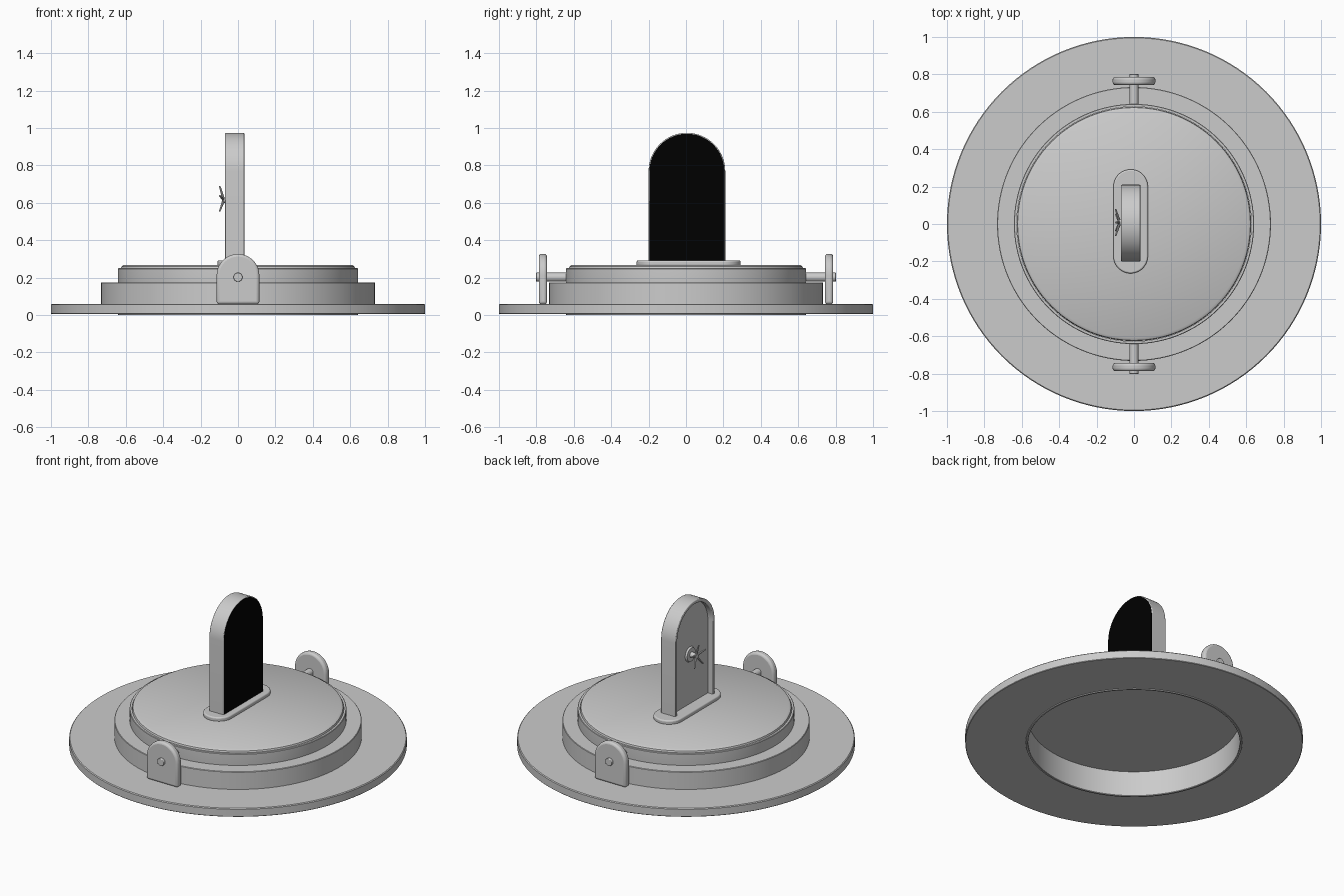
import bpy, bmesh
from math import sin, cos, pi, radians
from mathutils import Vector, Matrix

if "Cube" in bpy.data.objects:
    bpy.data.objects.remove(bpy.data.objects["Cube"])


def finish(name, bm, bevel=0.0):
    bmesh.ops.remove_doubles(bm, verts=bm.verts, dist=1e-5)
    bmesh.ops.recalc_face_normals(bm, faces=bm.faces)
    me = bpy.data.meshes.new(name)
    bm.to_mesh(me)
    bm.free()
    ob = bpy.data.objects.new(name, me)
    bpy.context.collection.objects.link(ob)
    bpy.context.view_layer.objects.active = ob
    ob.select_set(True)
    bpy.ops.object.shade_smooth_by_angle(angle=radians(35))
    ob.select_set(False)
    if bevel:
        m = ob.modifiers.new("bevel", 'BEVEL')
        m.width, m.segments = bevel, 3
        m.limit_method, m.angle_limit = 'ANGLE', radians(40)
    return ob


def lathe(name, prof, n=128, closed=True):
    """Revolve (r, z) profile around z."""
    bm = bmesh.new()
    vs = [bm.verts.new((r, 0, z)) for r, z in prof]
    es = [bm.edges.new(p) for p in zip(vs, vs[1:])]
    if closed:
        es.append(bm.edges.new((vs[-1], vs[0])))
    bmesh.ops.spin(bm, geom=vs + es, cent=(0, 0, 0), axis=(0, 0, 1),
                   angle=2 * pi, steps=n, use_merge=True)
    return finish(name, bm)


def extrude(name, pts, vec, bevel=0.0):
    """Extrude a planar outline of 3D points along vec."""
    bm = bmesh.new()
    f = bm.faces.new([bm.verts.new(p) for p in pts])
    r = bmesh.ops.extrude_face_region(bm, geom=[f], use_keep_orig=True)
    bmesh.ops.translate(bm, vec=vec, verts=[v for v in r['geom'] if isinstance(v, bmesh.types.BMVert)])
    return finish(name, bm, bevel)


def rod(bm, a, b, r1, r2, n=16):
    a, b = Vector(a), Vector(b)
    d = b - a
    m = Matrix.Translation((a + b) / 2) @ d.to_track_quat('Z', 'Y').to_matrix().to_4x4()
    bmesh.ops.create_cone(bm, cap_ends=True, segments=n, radius1=r1, radius2=r2,
                          depth=d.length, matrix=m)


def arch(c, r, z0, zc, n=32):
    """Round-topped outline as (u, z) points."""
    return [(c + r, z0)] + [(c + r * cos(pi * i / n), zc + r * sin(pi * i / n))
                            for i in range(n + 1)] + [(c - r, z0)]


# round base: flange and collar in one ring, inner tube, lid
lathe("base_ring", [(0.64, 0.005), (0.997, 0.005), (1, 0.008), (1, 0.055), (0.995, 0.06), (0.732, 0.06),
                    (0.732, 0.172), (0.729, 0.175), (0.64, 0.175)])
lathe("inner_tube", [(0.627, 0.003), (0.63, 0), (0.64, 0), (0.642, 0.006),
                     (0.642, 0.247), (0.639, 0.25), (0.627, 0.25)])
lathe("lid", [(0, 0.165), (0.626, 0.165), (0.626, 0.25), (0.622, 0.26), (0.608, 0.268), (0, 0.268)], closed=False)

# hinge ears with pins
for s, tag in ((-1, "front"), (1, "back")):
    extrude("hinge_ear_" + tag, [(x, s * 0.743, z) for x, z in arch(0, 0.114, 0.058, 0.212)],
            (0, s * 0.044, 0), 0.014)
    bm = bmesh.new()
    rod(bm, (0, s * 0.635, 0.202), (0, s * 0.802, 0.202), 0.024, 0.024, 32)
    finish("hinge_pin_" + tag, bm, 0.004)

# oblong mounting plate
cx, cy, R, h = -0.018, 0.014, 0.092, 0.186
plate = [(cx + R * cos(pi * i / 24), cy + h + R * sin(pi * i / 24), 0.262) for i in range(25)]
plate += [(cx - R * cos(pi * i / 24), cy - h - R * sin(pi * i / 24), 0.262) for i in range(25)]
extrude("mounting_plate", plate, (0, 0, 0.03), 0.008)

# upright arched door: full-depth frame, recessed panel, black face
outer, inner = arch(0.005, 0.205, 0.28, 0.769), arch(0.005, 0.182, 0.28, 0.769)
extrude("door_frame", [(-0.069, y, z) for y, z in outer + inner[::-1]], (0.103, 0, 0), 0.005)
extrude("door_panel", [(-0.034, y, z) for y, z in arch(0.005, 0.183, 0.28, 0.769)], (0.066, 0, 0))
face = extrude("door_black_face", [(0.032, y, z) for y, z in arch(0.005, 0.2, 0.29, 0.769)], (0.004, 0, 0))
black = bpy.data.materials.new("black")
black.diffuse_color = (0.0, 0.0, 0.0, 1)
black.use_nodes = True
black.node_tree.nodes["Principled BSDF"].inputs["Base Color"].default_value = black.diffuse_color
face.data.materials.append(black)

# spoked handle on the rear of the door
bm = bmesh.new()
hy, hz = 0.008, 0.615
rod(bm, (-0.033, hy, hz), (-0.045, hy, hz), 0.05, 0.044, 32)
rod(bm, (-0.045, hy, hz), (-0.086, hy, hz), 0.018, 0.016, 24)
for i in range(5):
    a = pi / 2 + i * 2 * pi / 5
    rod(bm, (-0.076, hy, hz), (-0.098, hy + 0.075 * cos(a), hz + 0.075 * sin(a)), 0.008, 0.004, 10)
finish("spoked_handle", bm)
